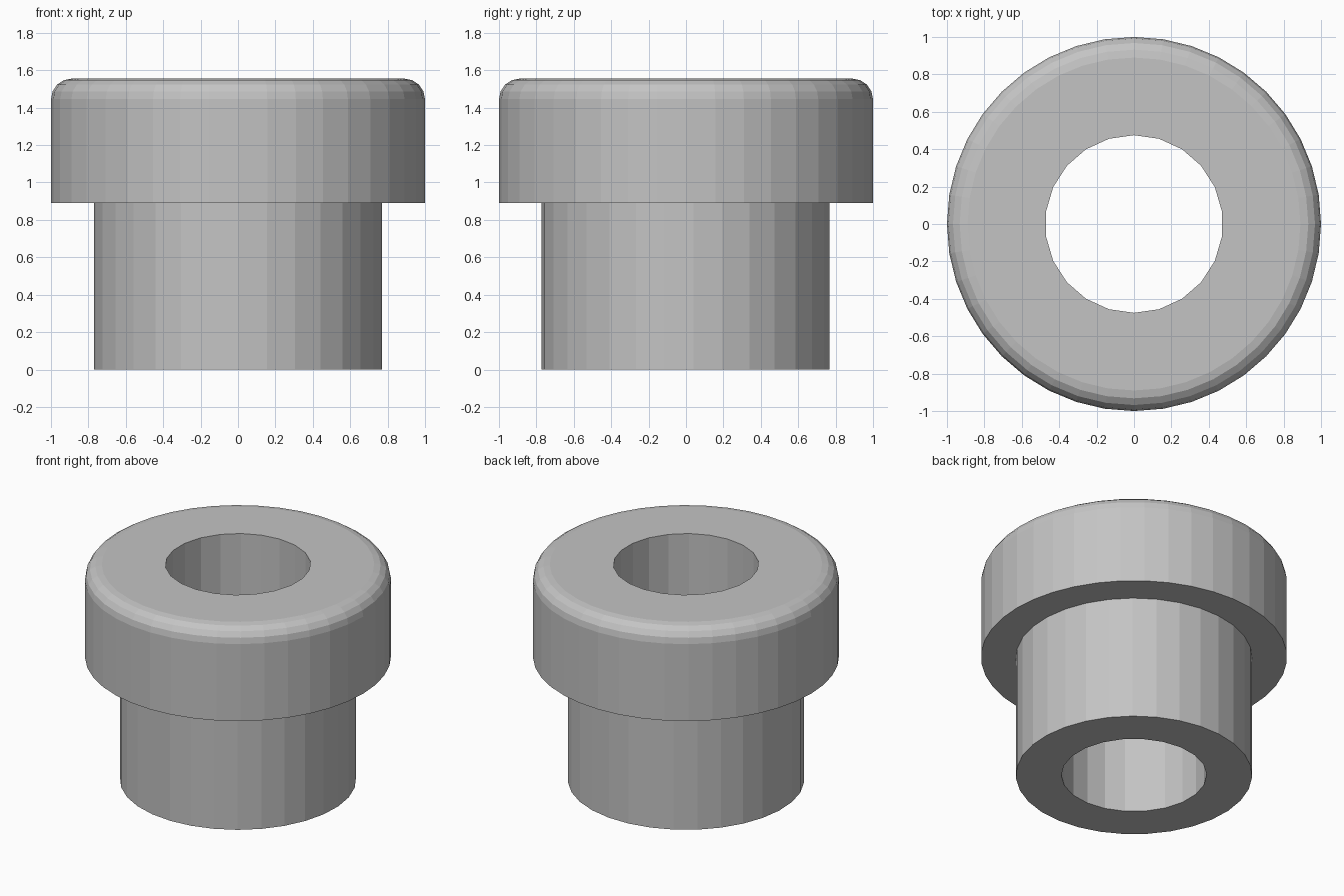
import bpy, bmesh
from math import sin, cos, pi

cube = bpy.data.objects.get("Cube")
if cube:
    bpy.data.objects.remove(cube, do_unlink=True)

HEIGHT, COLLAR_BASE = 1.555, 0.89
COLLAR_R, STEM_R, BORE_R = 1.0, 0.772, 0.475
FILLET, FILLET_STEPS = 0.11, 4

grey = bpy.data.materials.new("plain grey")
grey.use_nodes = True
colour = (0.55, 0.55, 0.55, 1)
grey.diffuse_color = colour
grey.node_tree.nodes["Principled BSDF"].inputs["Base Color"].default_value = colour

bm = bmesh.new()


def revolve(profile, sides):
    """Faceted wall through (radius, height) points; returns its end rings."""
    rings = []
    for r, z in profile:
        angles = [2 * pi * i / sides - pi / 2 for i in range(sides)]
        rings.append([bm.verts.new((r * cos(a), r * sin(a), z)) for a in angles])
    for low, high in zip(rings, rings[1:]):
        for i in range(sides):
            j = (i + 1) % sides
            bm.faces.new((low[i], low[j], high[j], high[i]))
    return rings[0], rings[-1]


def annulus(outer, inner):
    """Flat ring between two loops that may have different side counts."""
    edges = [bm.edges.get((ring[i - 1], ring[i]))
             for ring in (outer, inner) for i in range(len(ring))]
    bmesh.ops.triangle_fill(bm, edges=edges, use_beauty=True, normal=(0, 0, 1))


# Collar wall with rounded upper rim
rim = [(COLLAR_R - FILLET + FILLET * cos(a), HEIGHT - FILLET + FILLET * sin(a))
       for a in (pi / 2 * k / FILLET_STEPS for k in range(FILLET_STEPS + 1))]
collar_low, collar_top = revolve([(COLLAR_R, COLLAR_BASE)] + rim, 40)

# Stem wall and through bore
stem_low, stem_top = revolve([(STEM_R, 0), (STEM_R, COLLAR_BASE)], 31)
bore_low, bore_top = revolve([(BORE_R, 0), (BORE_R, HEIGHT)], 22)

# Flat faces: top, collar underside, stem end
annulus(collar_top, bore_top)
annulus(collar_low, stem_top)
annulus(stem_low, bore_low)
bmesh.ops.recalc_face_normals(bm, faces=bm.faces)

mesh = bpy.data.meshes.new("flanged_bushing")
bm.to_mesh(mesh)
bm.free()
mesh.materials.append(grey)
bushing = bpy.data.objects.new("flanged_bushing", mesh)
bpy.context.collection.objects.link(bushing)
